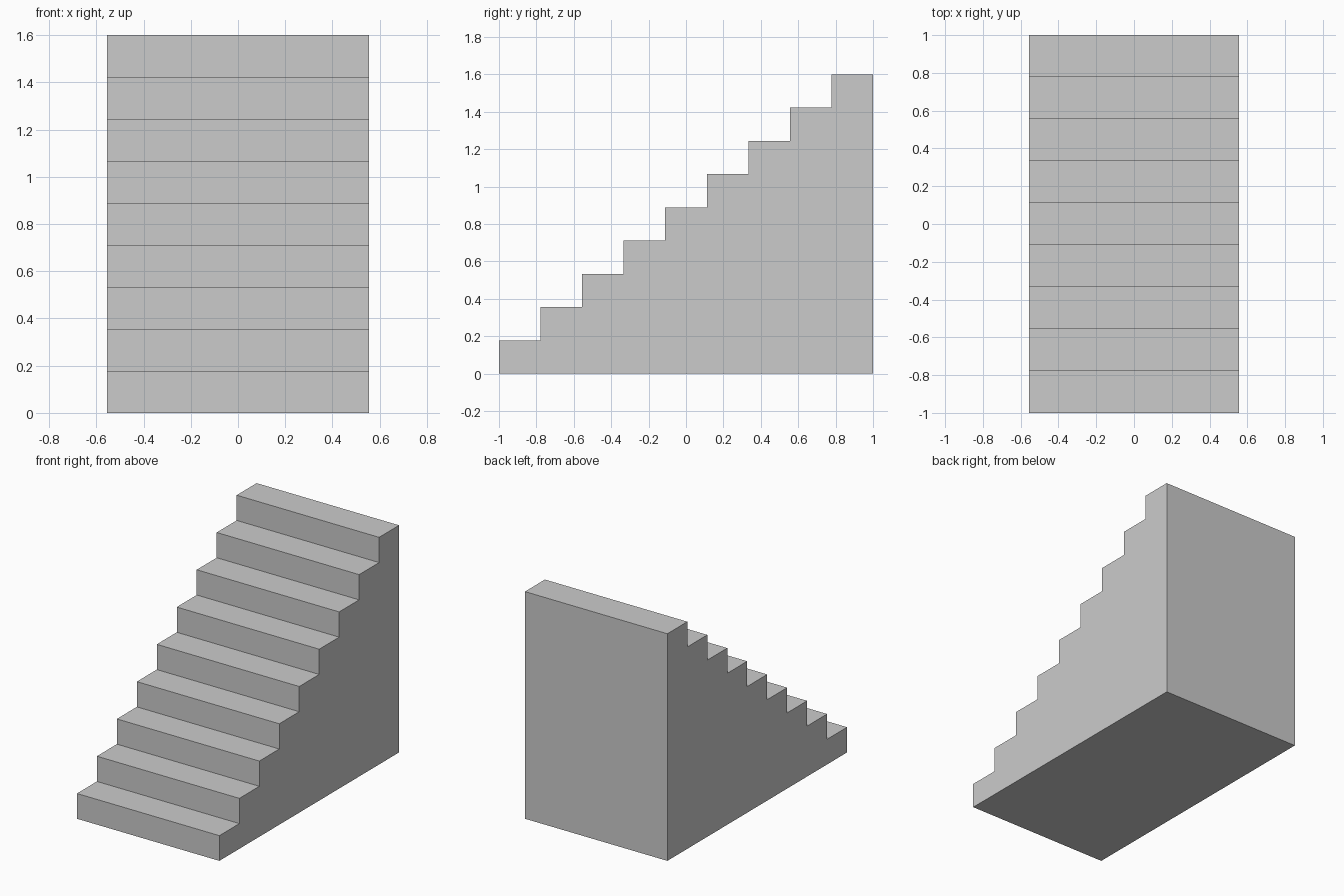
import bpy, bmesh

if "Cube" in bpy.data.objects:
    bpy.data.objects.remove(bpy.data.objects["Cube"])

STEPS = 9
WIDTH, DEPTH, HEIGHT = 1.11, 2.0, 1.6
run, rise = DEPTH / STEPS, HEIGHT / STEPS

# Side profile in the y-z plane: bottom edge, then riser and tread for each step
profile = [(-DEPTH / 2, 0)]
for i in range(STEPS):
    z = (i + 1) * rise
    profile.append((-DEPTH / 2 + i * run, z))
    profile.append((-DEPTH / 2 + (i + 1) * run, z))
    if i < STEPS - 1:
        continue
    profile.append((DEPTH / 2, 0))

# Solid staircase: profile extruded across the width
bm = bmesh.new()
side = bm.faces.new([bm.verts.new((-WIDTH / 2, y, z)) for y, z in profile])
extruded = bmesh.ops.extrude_face_region(bm, geom=[side], use_keep_orig=True)
moved = [g for g in extruded["geom"] if isinstance(g, bmesh.types.BMVert)]
bmesh.ops.translate(bm, verts=moved, vec=(WIDTH, 0, 0))
bmesh.ops.recalc_face_normals(bm, faces=bm.faces)

mesh = bpy.data.meshes.new("staircase")
bm.to_mesh(mesh)
bm.free()
staircase = bpy.data.objects.new("staircase", mesh)
bpy.context.collection.objects.link(staircase)
